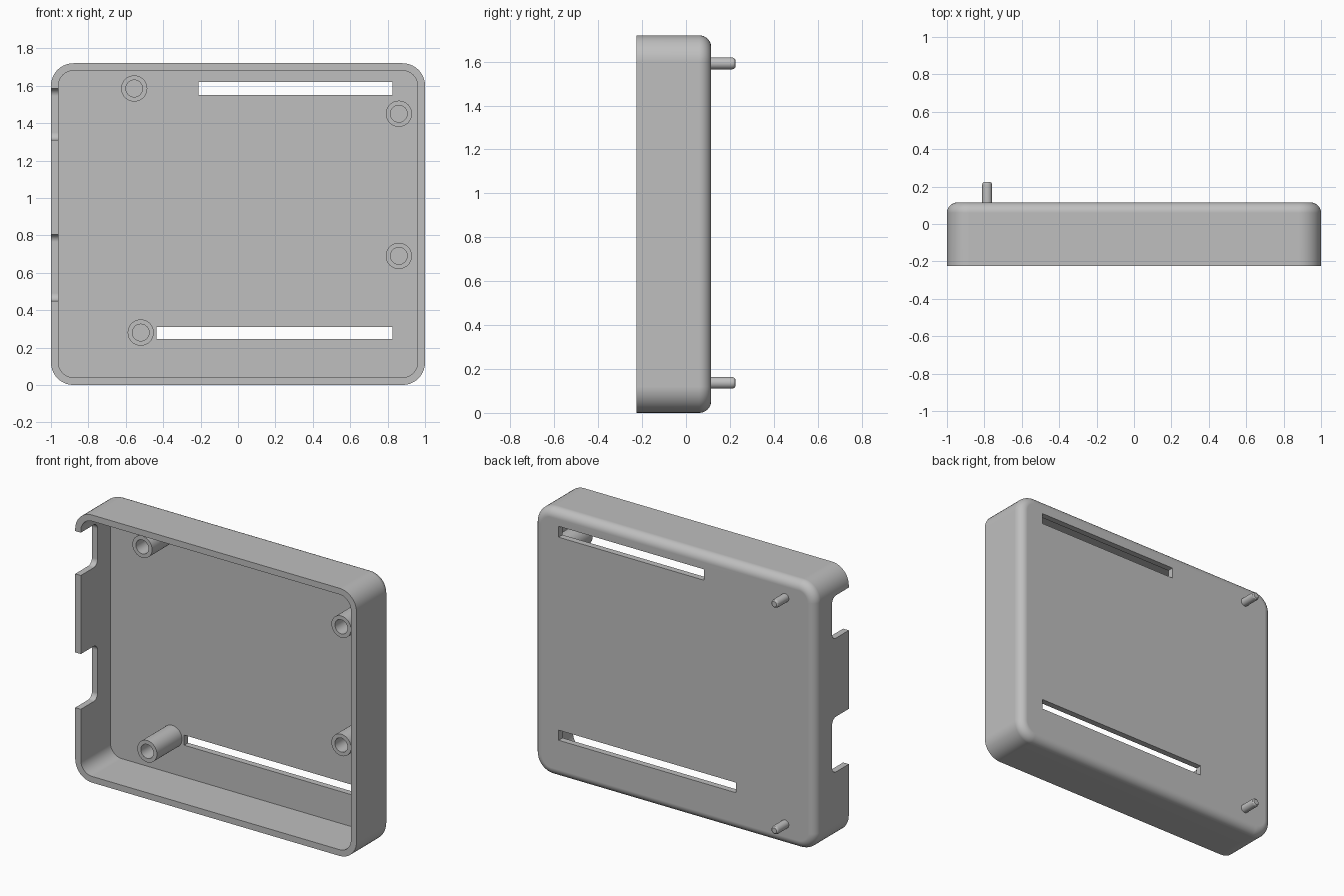
import bpy, bmesh
from math import sin, cos, pi

cube = bpy.data.objects.get("Cube")
if cube:
    bpy.data.objects.remove(cube, do_unlink=True)

FRONT, BACK = -0.225, 0.115
HEIGHT, WALL = 1.72, 0.04
CORNER, FILLET = 0.12, 0.055
FLOOR = BACK - WALL

grey = bpy.data.materials.new("plain grey")
grey.use_nodes = True
colour = (0.52, 0.52, 0.52, 1)
grey.diffuse_color = colour
grey.node_tree.nodes["Principled BSDF"].inputs["Base Color"].default_value = colour


def rounded_rect(a0, a1, b0, b1, r=0.0, steps=0):
    """Outline of a rectangle with rounded corners, as 2D points."""
    corners = [(a1 - r, b1 - r), (a0 + r, b1 - r), (a0 + r, b0 + r), (a1 - r, b0 + r)]
    points = []
    for q, (a, b) in enumerate(corners):
        for k in range(steps + 1):
            t = (q + k / max(steps, 1)) * pi / 2
            points.append((a + r * cos(t), b + r * sin(t)))
    return points


def circle(x, z, r, n=32):
    return [(x + r * cos(2 * pi * k / n), z + r * sin(2 * pi * k / n)) for k in range(n)]


def loft(name, loops):
    """Skin a list of 3D loops and cap both ends."""
    bm = bmesh.new()
    rings = [[bm.verts.new(p) for p in loop] for loop in loops]
    for r0, r1 in zip(rings, rings[1:]):
        for i in range(len(r0)):
            j = (i + 1) % len(r0)
            bm.faces.new((r0[i], r0[j], r1[j], r1[i]))
    bm.faces.new(rings[0])
    bm.faces.new(rings[-1])
    bmesh.ops.recalc_face_normals(bm, faces=bm.faces)
    mesh = bpy.data.meshes.new(name)
    bm.to_mesh(mesh)
    bm.free()
    mesh.materials.append(grey)
    obj = bpy.data.objects.new(name, mesh)
    bpy.context.collection.objects.link(obj)
    return obj


def along_y(points, y):
    return [(a, y, b) for a, b in points]


def activate(obj):
    bpy.ops.object.select_all(action='DESELECT')
    obj.select_set(True)
    bpy.context.view_layer.objects.active = obj


def smooth(obj):
    activate(obj)
    bpy.ops.object.shade_smooth_by_angle(angle=pi / 6)
    weighted = obj.modifiers.new("even shading", 'WEIGHTED_NORMAL')
    weighted.keep_sharp = True


def turned(name, x, z, profile):
    """Round part on a y axis from (radius, y) pairs."""
    smooth(loft(name, [along_y(circle(x, z, r), y) for r, y in profile]))


# Tray: inside floor, wall, rim, outside, then the rounded back edge
sections = [(WALL, FLOOR), (WALL, FRONT), (0, FRONT)]
for k in range(9):
    t = k / 8 * pi / 2
    sections.append((FILLET * (1 - cos(t)), BACK - FILLET * (1 - sin(t))))
tray = loft("tray", [
    along_y(rounded_rect(-1 + d, 1 - d, d, HEIGHT - d, CORNER - d, 10), y)
    for d, y in sections])

# Cutters: two long slots in the back, two open notches in the right wall
cutters = []
for x0, x1, z0, z1 in [(-0.21, 0.825, 1.55, 1.62), (-0.435, 0.825, 0.245, 0.31)]:
    outline = rounded_rect(x0, x1, z0, z1)
    cutters.append(loft("slot_cutter", [along_y(outline, y) for y in (0.0, 0.2)]))
for z0, z1 in [(1.31, 1.585), (0.45, 0.805)]:
    outline = rounded_rect(-0.4, -0.055, z0, z1, 0.04, 6)
    cutters.append(loft("notch_cutter", [[(x, a, b) for a, b in outline] for x in (-1.1, -0.9)]))
for cutter in cutters:
    cutter.hide_render = True
    cut = tray.modifiers.new("cut", 'BOOLEAN')
    cut.operation, cut.solver, cut.object = 'DIFFERENCE', 'EXACT', cutter
    activate(tray)
    bpy.ops.object.modifier_apply(modifier=cut.name)
    bpy.data.objects.remove(cutter, do_unlink=True)
smooth(tray)

# Hollow standoffs rising from the floor
for x, z in [(-0.555, 1.585), (0.86, 1.45), (0.86, 0.69), (-0.52, 0.28)]:
    turned("standoff", x, z, [(0.07, FLOOR + 0.01), (0.07, -0.18),
                              (0.045, -0.18), (0.045, FLOOR - 0.002)])

# Pegs with eased tips on the back
for z in (1.592, 0.137):
    turned("peg", -0.785, z, [(0.027, BACK - 0.01), (0.027, 0.21),
                              (0.024, 0.219), (0.017, 0.225)])
